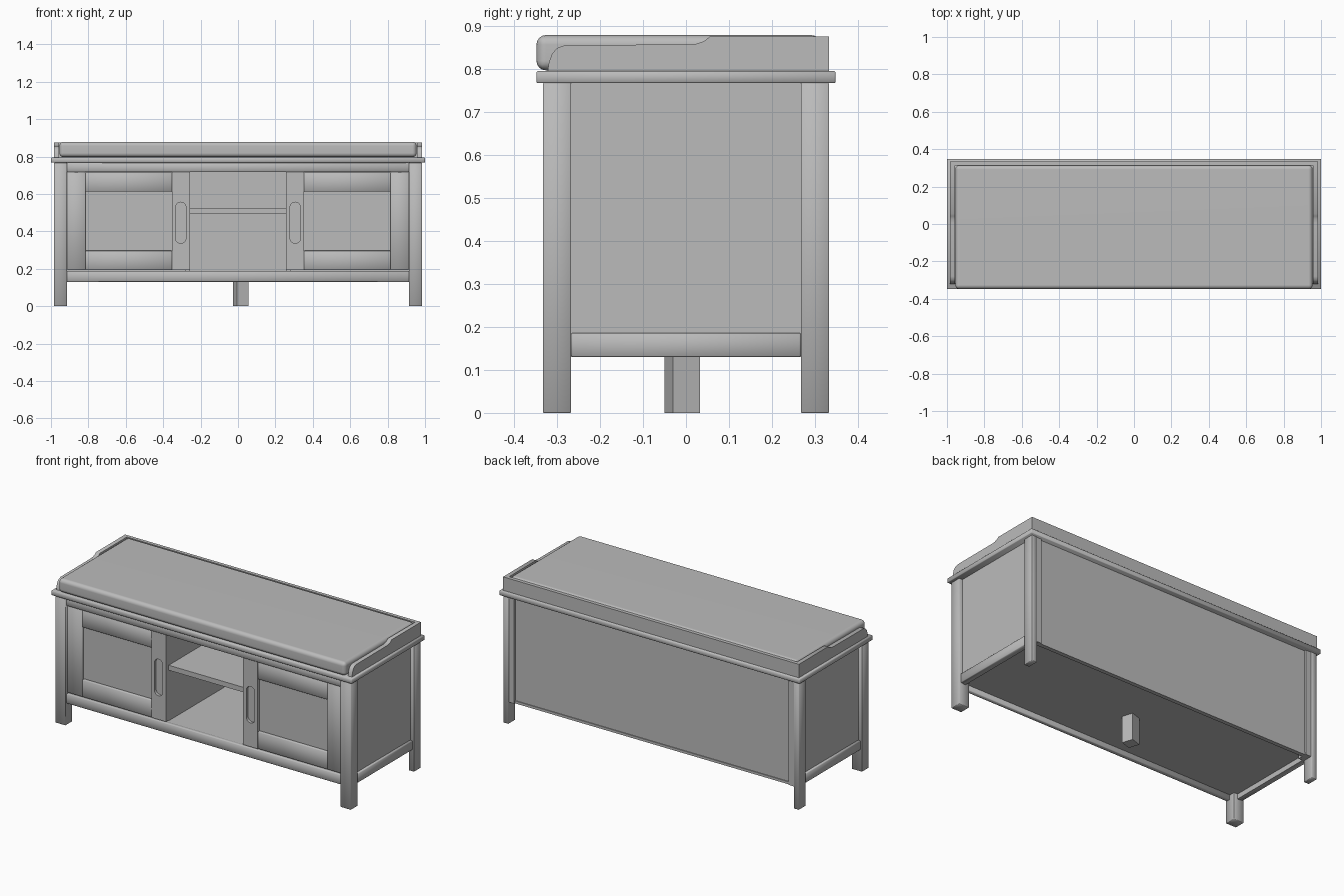
import bpy, bmesh, math
from mathutils import Matrix

if "Cube" in bpy.data.objects:
    bpy.data.objects.remove(bpy.data.objects["Cube"])

paint = bpy.data.materials.new("grey paint")
paint.diffuse_color = (0.5, 0.5, 0.5, 1)
paint.use_nodes = True
paint.node_tree.nodes["Principled BSDF"].inputs["Base Color"].default_value = paint.diffuse_color


def finish(name, bm):
    """Turn a bmesh into a shaded, coloured object."""
    bmesh.ops.recalc_face_normals(bm, faces=bm.faces[:])
    me = bpy.data.meshes.new(name)
    bm.to_mesh(me)
    bm.free()
    me.polygons.foreach_set("use_smooth", [True] * len(me.polygons))
    me.set_sharp_from_angle(angle=math.radians(50))
    me.materials.append(paint)
    ob = bpy.data.objects.new(name, me)
    bpy.context.collection.objects.link(ob)
    return ob


def box(name, x, y, z, bevel=0, segments=1, turn=0):
    """Box from three (min, max) ranges."""
    bm = bmesh.new()
    size = [b - a for a, b in (x, y, z)]
    mid = [(a + b) / 2 for a, b in (x, y, z)]
    bmesh.ops.create_cube(bm, size=1, matrix=Matrix.Diagonal((*size, 1)))
    if bevel:
        bmesh.ops.bevel(bm, geom=bm.edges[:], offset=bevel, segments=segments,
                        profile=0.5, affect='EDGES')
    bm.transform(Matrix.Translation(mid) @ Matrix.Rotation(turn, 4, 'Z'))
    return finish(name, bm)


def plate(name, outlines, thickness, matrix):
    """Filled 2D outlines (later ones are holes), extruded and placed."""
    cu = bpy.data.curves.new(name, 'CURVE')
    cu.dimensions, cu.fill_mode, cu.extrude = '2D', 'BOTH', thickness / 2
    for pts in outlines:
        sp = cu.splines.new('POLY')
        sp.points.add(len(pts) - 1)
        for p, (u, v) in zip(sp.points, pts):
            p.co = (u, v, 0, 1)
        sp.use_cyclic_u = True
    tmp = bpy.data.objects.new(name + "_curve", cu)
    bpy.context.collection.objects.link(tmp)
    me = bpy.data.meshes.new_from_object(
        tmp.evaluated_get(bpy.context.evaluated_depsgraph_get()))
    bm = bmesh.new()
    bm.from_mesh(me)
    bpy.data.objects.remove(tmp)
    bpy.data.meshes.remove(me)
    bmesh.ops.remove_doubles(bm, verts=bm.verts[:], dist=1e-5)
    bm.transform(matrix)
    return finish(name, bm)


def sided(s, a, b):
    """Range a..b mirrored onto side s."""
    return (a, b) if s > 0 else (-b, -a)


# Carcass: top board, floor, back and front rails
box("top_board", (-1, 1), (-0.348, 0.348), (0.767, 0.795), 0.003)
box("floor_board", (-0.95, 0.95), (-0.305, 0.305), (0.16, 0.188))
box("back_panel", (-0.95, 0.95), (0.297, 0.317), (0.13, 0.767))
box("top_front_rail", (-0.915, 0.915), (-0.325, -0.3), (0.717, 0.767), 0.003)
box("bottom_front_rail", (-0.915, 0.915), (-0.325, -0.3), (0.13, 0.188), 0.003)
box("bottom_back_rail", (-0.915, 0.915), (0.3, 0.322), (0.13, 0.145))
box("middle_shelf", (-0.26, 0.26), (-0.29, 0.3), (0.492, 0.522))
box("centre_leg", (-0.018, 0.048), (-0.042, 0.024), (0, 0.165),
    turn=math.radians(18))

# Handle slot outline: a pill
HX, HZ, R, HALF = 0.306, 0.446, 0.028, 0.082
pill = []
for i in range(26):
    a = math.pi * (i % 13) / 12 + (math.pi if i > 12 else 0)
    pill.append((HX + R * math.cos(a),
                 HZ + R * math.sin(a) + (HALF if i < 13 else -HALF)))

# Side rail profile (y, z): rounded front, low arm, step up to the back
rail = [(0.333, 0.795), (-0.322, 0.795), (-0.319, 0.815), (-0.312, 0.835),
        (-0.3, 0.849), (-0.28, 0.856), (0.005, 0.857), (0.025, 0.859),
        (0.042, 0.865), (0.056, 0.876), (0.333, 0.876)]

for s, side in ((-1, "left"), (1, "right")):
    # Legs: square in front, thinner at the back with a batten
    box(f"{side}_front_leg", sided(s, 0.915, 0.984), (-0.333, -0.267), (0, 0.767), 0.002)
    box(f"{side}_back_leg", sided(s, 0.949, 0.984), (0.267, 0.333), (0, 0.767), 0.002)
    box(f"{side}_back_batten", sided(s, 0.913, 0.95), (0.267, 0.328), (0.13, 0.767))

    # Side wall, its bottom rail and the inner divider
    box(f"{side}_side_panel", sided(s, 0.94, 0.96), (-0.267, 0.267), (0.13, 0.767))
    box(f"{side}_side_rail", sided(s, 0.95, 0.975), (-0.267, 0.267), (0.13, 0.186), 0.003)
    box(f"{side}_divider", sided(s, 0.258, 0.28), (-0.29, 0.3), (0.186, 0.767))

    # Door: stiles, rails, recessed panel and handle slot
    door_y = (-0.318, -0.294)
    box(f"{side}_door_outer_stile", sided(s, 0.815, 0.914), door_y, (0.193, 0.717), 0.003)
    for z0, part in ((0.193, "bottom"), (0.612, "top")):
        box(f"{side}_door_{part}_rail", sided(s, 0.353, 0.815), door_y,
            (z0, z0 + 0.104), 0.003)
    box(f"{side}_door_panel", sided(s, 0.34, 0.83), (-0.302, -0.294), (0.28, 0.63))
    stile = [(0.257, 0.193), (0.353, 0.193), (0.353, 0.717), (0.257, 0.717)]
    to_front = (Matrix.Diagonal((s, 1, 1, 1)) @ Matrix.Translation((0, -0.306, 0))
                @ Matrix.Rotation(math.pi / 2, 4, 'X'))
    plate(f"{side}_door_inner_stile", [stile, pill], 0.024, to_front)
    box(f"{side}_handle_cup", sided(s, HX - 0.04, HX + 0.04), (-0.301, -0.295),
        (HZ - 0.125, HZ + 0.125))

    # Arm rail beside the cushion: local (u, v, w) becomes (y, z, x)
    to_side = Matrix(((0, 0, 1, s * 0.971), (1, 0, 0, 0), (0, 1, 0, 0), (0, 0, 0, 1)))
    plate(f"{side}_arm_rail", [rail], 0.026, to_side)

# Back rail and cushion
box("back_rail", (-0.96, 0.96), (0.312, 0.333), (0.795, 0.876))
cushion = box("cushion", (-0.955, 0.955), (-0.348, 0.314), (0.797, 0.879), 0.022, 4)
normals = cushion.modifiers.new("even shading", 'WEIGHTED_NORMAL')
normals.keep_sharp = True
